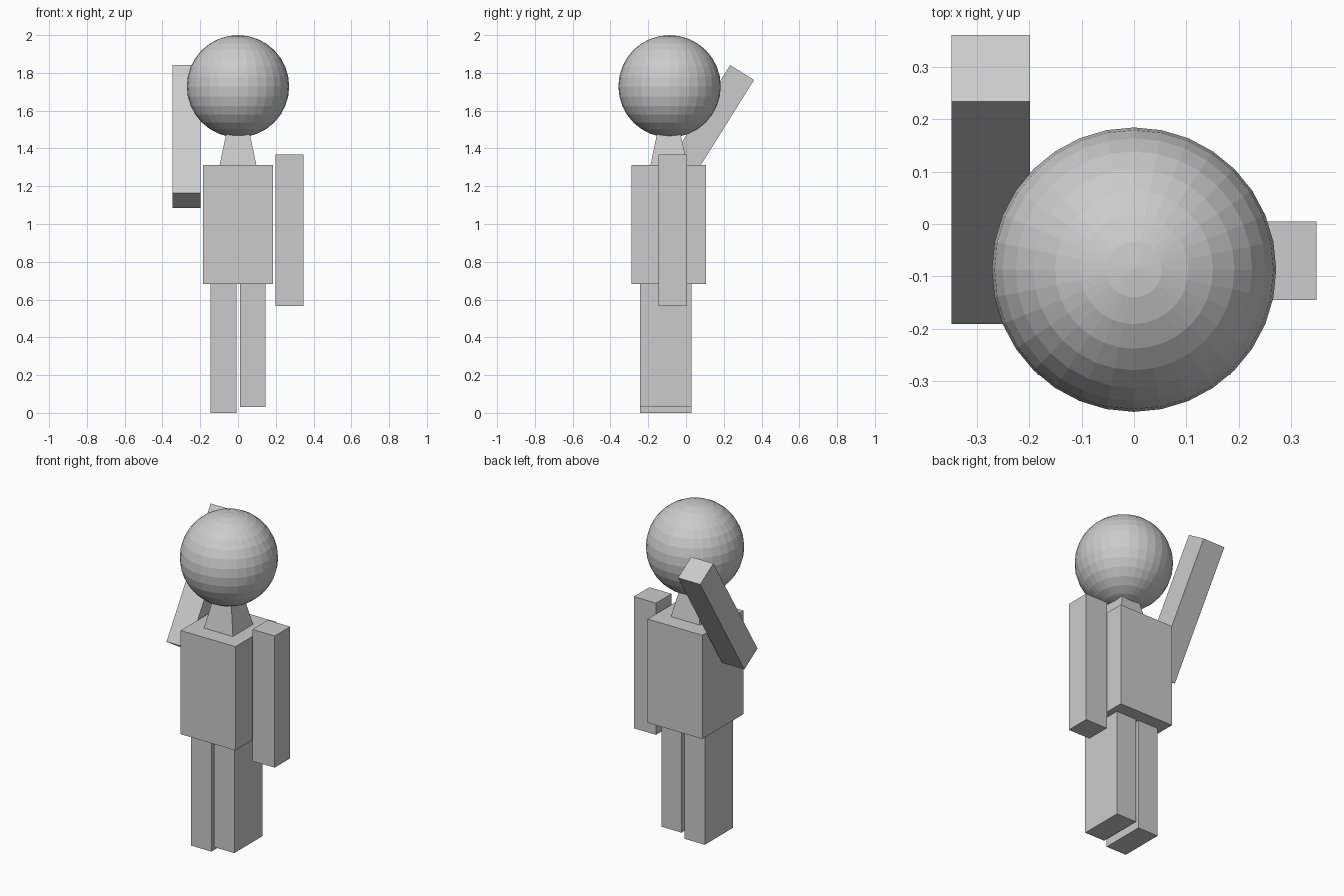
import bpy
from math import radians, sqrt

if "Cube" in bpy.data.objects:
    bpy.data.objects.remove(bpy.data.objects["Cube"])


def box(name, x, y, z, tilt=0.0):
    """Box from (min, max) ranges, optionally tilted about x."""
    ranges = (x, y, z)
    bpy.ops.mesh.primitive_cube_add(
        size=1, location=[(a + b) / 2 for a, b in ranges])
    ob = bpy.context.object
    ob.name = name
    ob.scale = [b - a for a, b in ranges]
    ob.rotation_euler.x = radians(tilt)
    return ob


# Head: flat-shaded ball
bpy.ops.mesh.primitive_uv_sphere_add(
    segments=32, ring_count=16, radius=0.271, location=(0, -0.087, 1.729))
bpy.context.object.name = "head"

# Neck: square tapered block, top hidden in the head
bpy.ops.mesh.primitive_cone_add(
    vertices=4, radius1=0.097 * sqrt(2), radius2=0.055 * sqrt(2), depth=0.2,
    location=(0, -0.091, 1.413), rotation=(0, 0, radians(45)))
bpy.context.object.name = "neck"

# Torso
box("torso", (-0.184, 0.184), (-0.288, 0.106), (0.683, 1.313))

# Legs, one slightly raised
box("right_leg", (-0.146, -0.008), (-0.244, 0.028), (0.0, 0.69))
box("left_leg", (0.01, 0.146), (-0.244, 0.028), (0.032, 0.722))

# Arms: same block, one hanging and one raised backwards
half, reach = 0.0745, 0.4
for name, x, y, z, tilt in (("left_arm", 0.273, -0.07, 0.967, 0),
                            ("right_arm", -0.273, 0.085, 1.463, -32)):
    box(name, (x - half, x + half), (y - half, y + half),
        (z - reach, z + reach), tilt)
